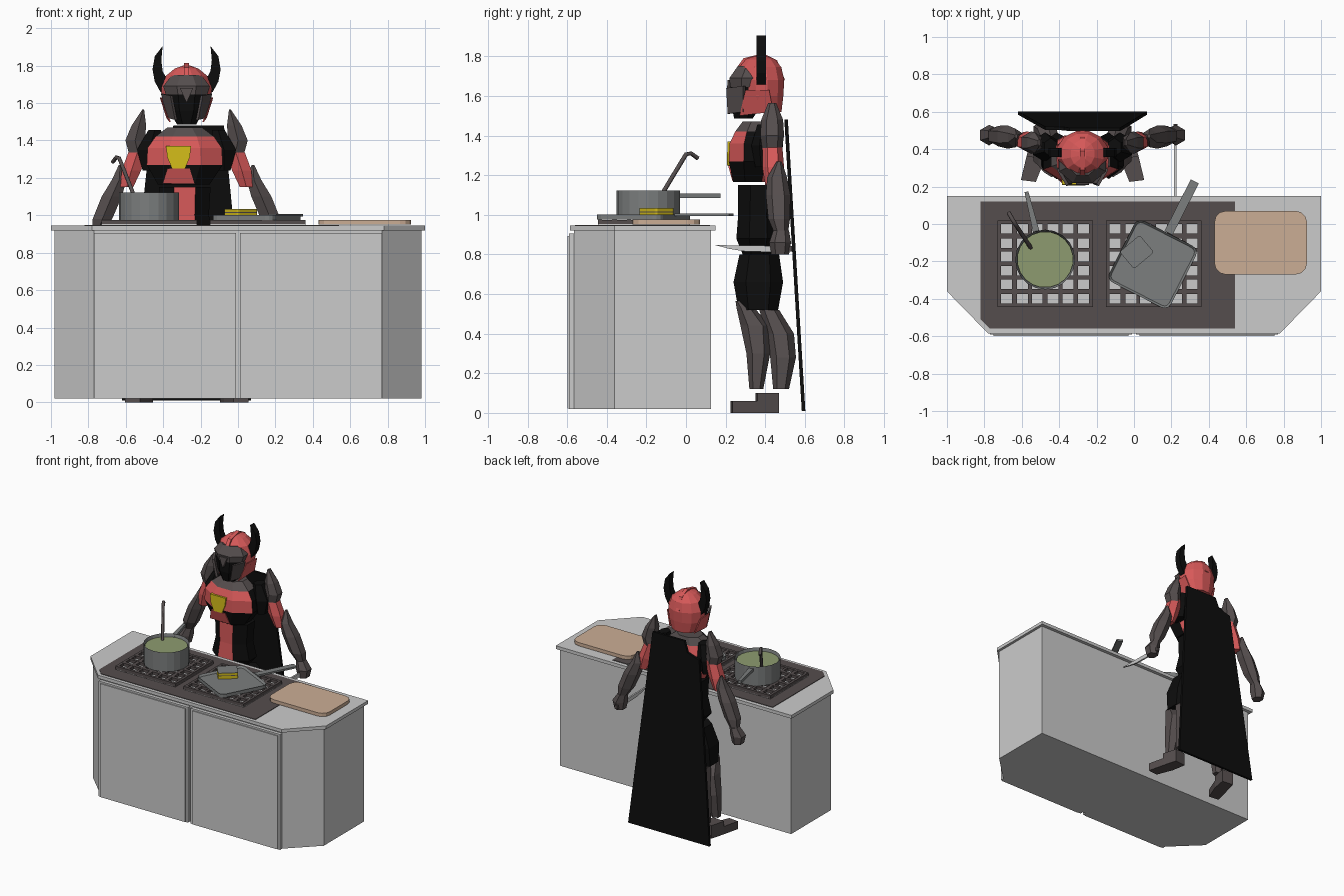
import bpy, bmesh, math
from mathutils import Vector, Matrix

if "Cube" in bpy.data.objects:
    bpy.data.objects.remove(bpy.data.objects["Cube"])


def material(name, r, g, b):
    m = bpy.data.materials.new(name)
    m.use_nodes = True
    m.diffuse_color = (r, g, b, 1)
    m.node_tree.nodes["Principled BSDF"].inputs["Base Color"].default_value = (r, g, b, 1)
    return m


PALE = material("pale grey", .6, .6, .6)
DARK = material("warm dark grey", .09, .075, .075)
BLACK = material("black", .004, .004, .004)
RED = material("red", .68, .1, .1)
YELLOW = material("yellow", .65, .5, .01)
STEEL = material("steel", .2, .21, .21)
SOUP = material("soup green", .27, .33, .16)
WOOD = material("light wood", .6, .42, .3)
CX = -.275  # centre line of the figure


def finish(bm, name, mats, rule=None):
    bmesh.ops.recalc_face_normals(bm, faces=bm.faces)
    mesh = bpy.data.meshes.new(name)
    for m in mats if isinstance(mats, list) else [mats]:
        mesh.materials.append(m)
    if rule:
        for f in bm.faces:
            f.material_index = rule(f.calc_center_median(), f.normal)
    bm.to_mesh(mesh)
    bm.free()
    ob = bpy.data.objects.new(name, mesh)
    bpy.context.collection.objects.link(ob)
    return ob


def boxes(name, spans, mat):
    """Axis-aligned boxes, each given as low and high corners."""
    bm = bmesh.new()
    for lo, hi in spans:
        lo, hi = Vector(lo), Vector(hi)
        bmesh.ops.create_cube(bm, size=1, matrix=Matrix.Translation((lo + hi) / 2)
                              @ Matrix.Diagonal((*(hi - lo), 1)))
    return finish(bm, name, mat)


def prism(name, pts, vec, mat, bevel=0):
    """A flat outline pushed along a vector."""
    bm = bmesh.new()
    face = bm.faces.new([bm.verts.new(p) for p in pts])
    out = bmesh.ops.extrude_face_region(bm, geom=[face], use_keep_orig=True)
    bmesh.ops.translate(bm, vec=vec, verts=[v for v in out["geom"] if isinstance(v, bmesh.types.BMVert)])
    if bevel:
        d = Vector(vec).normalized()
        sides = [e for e in bm.edges
                 if abs((e.verts[1].co - e.verts[0].co).normalized().dot(d)) > .9]
        bmesh.ops.bevel(bm, geom=sides, offset=bevel, segments=3, affect="EDGES", profile=.5)
    return finish(bm, name, mat)


def loft(name, rings, mats, n=8, rule=None):
    """Horizontal faceted rings: x, y, z, x radius, y radius."""
    bm = bmesh.new()
    loops = []
    for x, y, z, rx, ry in rings:
        angles = [2 * math.pi * (i + .5) / n for i in range(n)]
        loops.append([bm.verts.new((x + rx * math.cos(a), y + ry * math.sin(a), z)) for a in angles])
    for a, b in zip(loops, loops[1:]):
        for i in range(n):
            j = (i + 1) % n
            bm.faces.new((a[i], a[j], b[j], b[i]))
    bm.faces.new(loops[0])
    bm.faces.new(loops[-1])
    return finish(bm, name, mats, rule)


def turned(cx, cy, hx, hy, deg, z):
    """Corners of a rectangle turned in plan."""
    r = Matrix.Rotation(math.radians(deg), 3, "Z")
    return [Vector((cx, cy, z)) + r @ Vector((a * hx, b * hy, 0))
            for a, b in ((-1, -1), (1, -1), (1, 1), (-1, 1))]


# Counter
def counter_outline(w, back, side, front, inner, z):
    return [(-w, back, z), (w, back, z), (w, side, z), (inner, front, z), (-inner, front, z), (-w, side, z)]


prism("counter_body", counter_outline(.98, .125, -.36, -.565, .77, .02), (0, 0, .9), PALE)
prism("counter_top", counter_outline(1, .15, -.36, -.585, .78, .92), (0, 0, .025), PALE)
for s, side in ((-1, "right"), (1, "left")):
    x0, x1 = sorted((s * .012, s * .77))
    boxes(side + "_door", [((x0, -.59, .02), (x1, -.56, .905))], PALE)
    boxes(side + "_door_panel", [((x0 + .018, -.598, .022), (x1 - .018, -.588, .892))], PALE)

# Hob and grates
prism("hob_plate", [(-.82, .12, .943), (.54, .12, .943), (.54, -.56, .943), (-.77, -.56, .943),
                    (-.82, -.51, .943)], (0, 0, .006), DARK)
for x0, side in ((-.73, "right"), (-.15, "left")):
    x1, y0, y1 = x0 + .51, -.445, .02
    boxes(side + "_burner_tray", [((x0, y0, .947), (x1, y1, .953))], PALE)
    bars = []
    for i in range(7):
        x = x0 + .01 + i * (x1 - x0 - .02) / 6
        y = y0 + .01 + i * (y1 - y0 - .02) / 6
        w = .013 if i % 2 else .01
        bars += [((x - w, y0, .95), (x + w, y1, .974)), ((x0, y - w, .95), (x1, y + w, .975))]
    boxes(side + "_grate", bars, DARK)

# Pot with soup and ladle
bm = bmesh.new()
bmesh.ops.create_cone(bm, cap_ends=True, segments=20, radius1=.16, radius2=.16, depth=.147,
                      matrix=Matrix.Translation((-.475, -.19, 1.0485)))
lid = max(bm.faces, key=lambda f: f.calc_center_median().z)
bmesh.ops.inset_region(bm, faces=[lid], thickness=.012)
bmesh.ops.translate(bm, vec=(0, 0, -.05), verts=lid.verts)
finish(bm, "pot", STEEL)
loft("soup", [(-.475, -.19, 1.08, .15, .15), (-.475, -.19, 1.1, .15, .15)], SOUP, 20)
prism("pot_handle", [(-.54, -.045, 1.085), (-.505, -.04, 1.085), (-.565, .175, 1.085), (-.585, .17, 1.085)],
      (0, 0, .022), STEEL)
curve = bpy.data.curves.new("ladle", "CURVE")
curve.dimensions = "3D"
curve.bevel_depth, curve.bevel_resolution = .011, 1
path = [(-.55, -.13, 1.09), (-.625, -.015, 1.28), (-.635, .0, 1.305), (-.65, .025, 1.31), (-.67, .06, 1.285)]
spline = curve.splines.new("POLY")
spline.points.add(len(path) - 1)
for p, co in zip(spline.points, path):
    p.co = (*co, 1)
curve.use_fill_caps = True
curve.materials.append(DARK)
bpy.context.collection.objects.link(bpy.data.objects.new("ladle", curve))

# Pan with sandwich
pan = prism("pan", turned(.1, -.215, .185, .185, -27, .976), (0, 0, .026), STEEL, .04)
bm = bmesh.new()
bm.from_mesh(pan.data)
top = max(bm.faces, key=lambda f: f.calc_center_median().z)
bmesh.ops.inset_region(bm, faces=[top], thickness=.012)
bmesh.ops.translate(bm, vec=(0, 0, -.014), verts=top.verts)
bm.to_mesh(pan.data)
bm.free()
prism("pan_handle", turned(.255, .09, .024, .155, -27, .993), (0, 0, .014), STEEL)
for i, (mat, z, h) in enumerate(((YELLOW, .99, .022), (DARK, 1.012, .005), (YELLOW, 1.017, .015),
                                 (STEEL, 1.032, .003))):
    prism("sandwich_layer_%d" % (i + 1), turned(.015, -.15, .07, .06, 40, z), (0, 0, h), mat, .012)

# Cutting board
prism("cutting_board", [(.43, -.27, .95), (.925, -.27, .95), (.925, .07, .95), (.43, .07, .95)],
      (0, 0, .026), WOOD, .06)

# Helmet
loft("helmet_dome", [(CX, .395, 1.52, .105, .09), (CX, .385, 1.6, .135, .11), (CX, .38, 1.68, .14, .12),
                     (CX, .375, 1.745, .115, .11), (CX, .375, 1.785, .065, .075), (CX, .375, 1.8, .02, .04)],
     RED, 12)
loft("face_mask", [(CX, .29, 1.485, .055, .05), (CX, .305, 1.56, .1, .085), (CX, .32, 1.66, .12, .1)], BLACK)
loft("brow", [(CX, .32, 1.645, .12, .105), (CX, .325, 1.69, .135, .115), (CX, .335, 1.75, .085, .08)], DARK)
prism("crest", [(CX - .014, y, z) for y, z in ((.24, 1.72), (.29, 1.79), (.39, 1.815), (.46, 1.78),
                                               (.5, 1.68), (.46, 1.66), (.35, 1.74))], (.028, 0, 0), RED)
prism("nose_guard", [(CX - .035, .21, 1.68), (CX + .035, .21, 1.68), (CX, .205, 1.6)], (0, .05, 0), DARK)
HORN = ((.1, 1.64), (.14, 1.66), (.17, 1.715), (.182, 1.78), (.17, 1.85), (.128, 1.905),
        (.135, 1.83), (.128, 1.77), (.1, 1.72))

# Torso and waist
loft("chest", [(-.29, .34, 1.165, .15, .11), (-.285, .345, 1.27, .22, .14), (-.285, .345, 1.36, .215, .135),
               (-.285, .35, 1.42, .17, .11), (-.285, .36, 1.47, .1, .08)], [BLACK, RED, DARK], 8,
     lambda c, n: 2 if c.z > 1.43 else int((c.z > 1.3 and n.y < -.3) or (c.z > 1.2 and n.y > .5)))
prism("chest_emblem", [(-.318 + x, y, z) for x, y, z in ((-.067, .21, 1.37), (.067, .21, 1.37),
      (.06, .208, 1.31), (.035, .207, 1.25), (-.035, .207, 1.25), (-.06, .208, 1.31))], (0, .03, 0), YELLOW)
prism("belly_plate", [(-.318 + x, .212 + (1.25 - z) * .28, z) for x, z in
                      ((-.06, 1.25), (.06, 1.25), (.085, 1.17), (-.085, 1.17))], (0, .03, 0), RED)
loft("waist", [(-.285, .36, .8, .1, .08), (-.285, .365, .88, .17, .12), (-.285, .365, 1.0, .14, .11),
               (-.285, .37, 1.15, .15, .115)], [BLACK, RED], 8,
     lambda c, n: int(n.y < -.8 and c.z < 1.14))

# Paired parts
for s, side in ((-1, "right"), (1, "left")):
    def limb(part, rings, mats, n=6):
        loft(side + "_" + part, [(CX + s * x, y, z, rx, ry) for x, y, z, rx, ry in rings], mats, n)

    def plate(part, pts, vec, mat):
        prism(side + "_" + part, [(CX + s * x, y, z) for x, y, z in pts], vec, mat)

    plate("horn", [(x, .357, z) for x, z in HORN], (0, .048, 0), BLACK)
    plate("cheek_guard", [(.125, .3, 1.65), (.075, .215, 1.64), (.05, .222, 1.51), (.09, .3, 1.52)],
          (s * .012, -.012, 0), DARK)
    plate("jaw", [(.128, .3, 1.63), (.135, .42, 1.63), (.1, .44, 1.52), (.085, .27, 1.5)], (s * .008, 0, 0), RED)
    limb("shoulder", [(.2, .41, 1.24, .04, .06), (.2, .41, 1.35, .075, .08), (.17, .41, 1.455, .04, .05)], BLACK)
    limb("pauldron", [(.26, .435, 1.33, .055, .05), (.275, .435, 1.4, .06, .06), (.255, .435, 1.48, .045, .055),
                      (.232, .435, 1.565, .006, .02)], DARK)
    limb("upper_arm", [(.32, .445, 1.15, .04, .045), (.295, .44, 1.24, .06, .055), (.255, .435, 1.36, .055, .05)], RED)
    limb("forearm", [(.475, .48, .91, .035, .035), (.45, .47, .98, .06, .055), (.4, .465, 1.1, .062, .062),
                     (.36, .46, 1.19, .045, .05), (.355, .47, 1.27, .008, .012)], DARK)
    limb("hand", [(.5, .475, .8, .04, .045), (.5, .475, .86, .055, .055), (.475, .48, .92, .035, .04)], DARK)
    limb("thigh", [(.165, .365, .52, .065, .1), (.14, .365, .66, .09, .125), (.1, .37, .8, .08, .1)], BLACK)
    limb("shin", [(.225, .355, .12, .04, .035), (.21, .365, .3, .06, .06), (.18, .35, .44, .065, .075),
                  (.165, .3, .53, .05, .045), (.165, .265, .565, .01, .015)], DARK)
    limb("calf", [(.225, .48, .12, .04, .04), (.21, .49, .28, .06, .065), (.19, .475, .4, .06, .07),
                  (.17, .42, .52, .05, .05)], DARK)
    plate("toe", [(.2, .35, 0), (.25, .225, 0), (.33, .235, 0), (.3, .36, 0)], (0, 0, .06), DARK)
    plate("heel", [(.2, .35, 0), (.3, .36, 0), (.27, .47, 0), (.18, .46, 0)], (0, 0, .1), DARK)

# Cape
CAPE = ((-.345, .01), (.345, .01), (.2, 1.48), (-.07, 1.48), (-.1, 1.4), (-.2, 1.37))
prism("cape", [(CX + x, .585 - z * .06, z) for x, z in CAPE], (0, .018, 0), BLACK)

# Knife in the left hand
prism("knife_blade", [(.215, y, z) for y, z in ((.146, .847), (.45, .843), (.45, .812), (.3, .815), (.22, .828))],
      (.012, 0, 0), PALE)
boxes("knife_handle", [((.21, .44, .815), (.232, .535, .842))], DARK)
